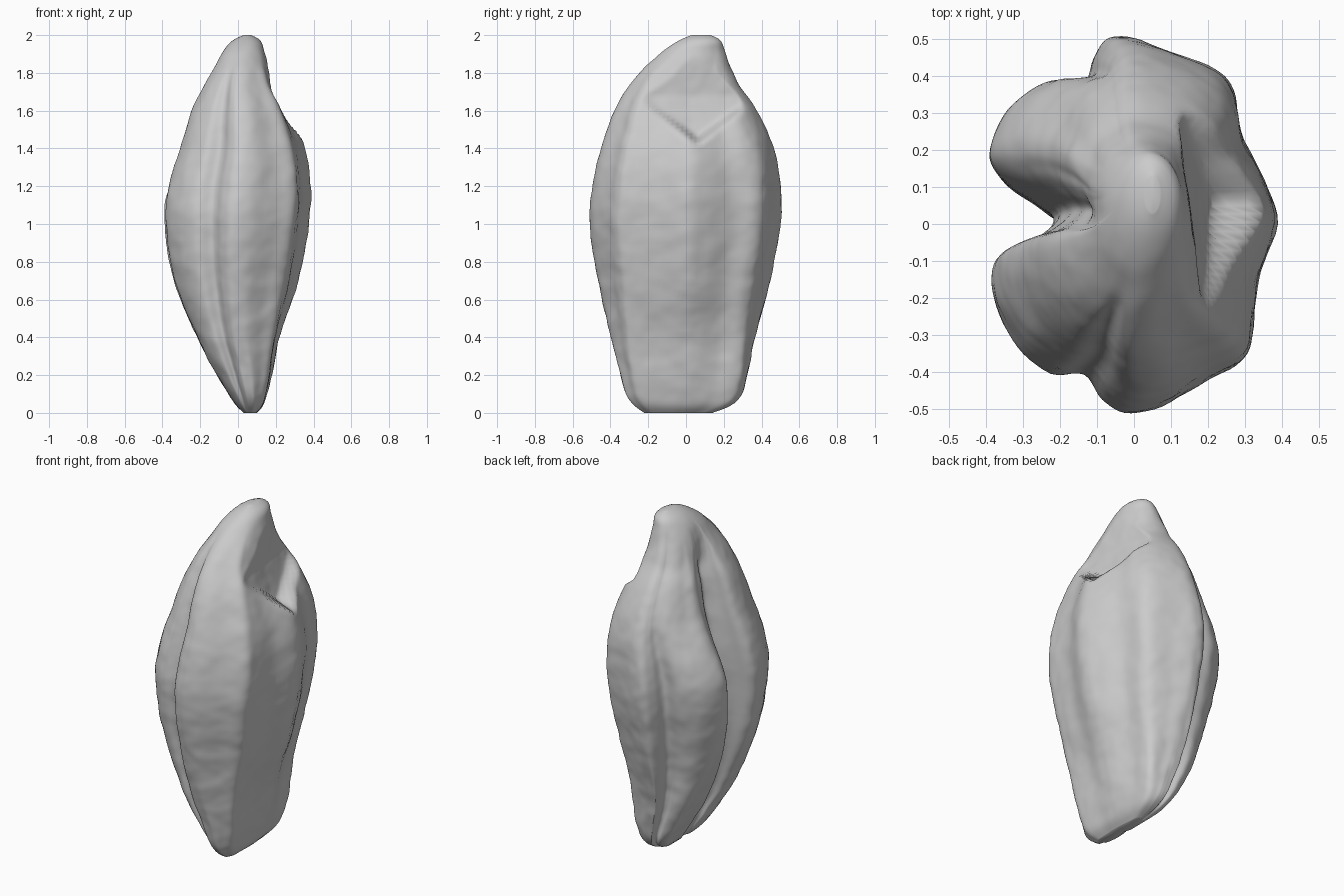
import bpy
import bmesh
from mathutils import Vector, noise

if "Cube" in bpy.data.objects:
    bpy.data.objects.remove(bpy.data.objects["Cube"])

# Lobed cross-section at the widest height, counter-clockwise from the +x side
SECTION = [
    (.39, 0), (.355, .12), (.29, .25), (.27, .36), (.22, .42), (.1, .465),
    (0, .505), (-.07, .5), (-.105, .45), (-.13, .39), (-.22, .385), (-.31, .34),
    (-.37, .26), (-.39, .18), (-.35, .12), (-.26, .06), (-.21, .01), (-.27, -.05),
    (-.35, -.08), (-.38, -.13), (-.37, -.22), (-.31, -.33), (-.22, -.4),
    (-.13, -.4), (-.08, -.47), (-.02, -.505), (.08, -.49), (.2, -.42),
    (.3, -.365), (.325, -.28), (.34, -.15)]

# Silhouette of the grain: height, x limits, y limits
PROFILE = [
    (0, .03, .1, -.22, .14), (.04, -.01, .135, -.275, .24), (.1, -.05, .155, -.315, .295),
    (.2, -.11, .18, -.345, .325), (.4, -.215, .22, -.4, .365), (.7, -.34, .32, -.465, .445),
    (1, -.39, .375, -.51, .5), (1.2, -.375, .385, -.495, .5), (1.4, -.315, .355, -.45, .465),
    (1.6, -.25, .275, -.38, .375), (1.75, -.175, .195, -.29, .275),
    (1.9, -.09, .145, -.14, .21), (1.97, -.03, .12, -.04, .185), (2, .03, .07, .03, .13)]


def smooth(value, low, high):
    t = min(max((value - low) / (high - low), 0), 1)
    return t * t * (3 - 2 * t)


def spline(points, steps, closed):
    """Catmull-Rom resampling of a list of tuples."""
    count = len(points)
    pick = (lambda i: points[i % count]) if closed else (
        lambda i: points[min(max(i, 0), count - 1)])
    result = []
    for i in range(count if closed else count - 1):
        for s in range(steps):
            t = s / steps
            result.append(tuple(
                b + t * (c - a) / 2 + t * t * (a - 2.5 * b + 2 * c - d / 2)
                + t * t * t * (1.5 * (b - c) + (d - a) / 2)
                for a, b, c, d in zip(pick(i - 1), pick(i), pick(i + 1), pick(i + 2))))
    return result if closed else result + [points[-1]]


def profile_at(z):
    """Silhouette limits at a height."""
    for low, high in zip(DENSE, DENSE[1:]):
        if z <= high[0]:
            t = (z - low[0]) / max(high[0] - low[0], 1e-6)
            return [a + (b - a) * t for a, b in zip(low, high)]
    return DENSE[-1]


def surface_point(unit, limits):
    z, left, right, front, back = limits
    # Lobes melt into a plain oval toward the tip, earlier on the back
    oval = smooth(z, 1.65, 1.95) + .25 * (1 - smooth(z, 0, .2))
    oval = max(oval, .8 * smooth(unit.y, .4, .65) * smooth(z, 1.1, 1.55))
    u, v = unit.lerp(unit.normalized(), oval)
    # The base is boxier, most of all at the back of the creased side
    if u > 0:
        fullness = .22
    else:
        fullness = .5 if v > 0 else .08
    grow = 1 + fullness * abs(u * v) * (1 - smooth(z, .15, .75))
    u, v = (min(max(c * grow, -1), 1) for c in (u, v))
    # The back lobe beside the crease recedes higher up
    if u < 0:
        u *= 1 - .25 * smooth(v, .05, .3) * smooth(z, 1.05, 1.6) * (1 - smooth(z, 1.7, 1.95))
    x = (left + right) / 2 + u * (right - left) / 2
    y = (front + back) / 2 + v * (back - front) / 2
    # The long crease leans toward the back as it rises
    lean = .06 * (z - 1) * smooth(z, 0, .3) * (1 - smooth(z, 1.65, 1.92))
    y += lean * smooth(-u, .1, .6) * (1 - v * v)
    # Hollow where the germ sat: a steep wall above a V-shaped lower rim
    rim = 1.41 + .75 * abs(y - .06)
    wall = .15 - .13 * (y - .05) + .3 * max(0, 1.68 - z)
    mask = smooth(z, rim, rim + .06) * (1 - smooth(z, 1.8, 1.93))
    x -= max(0, x - wall) * mask * (1 - smooth(abs(y - .05), .22, .32))
    # Slightly wrinkled husk
    point = Vector((x, y, z))
    wrinkle = noise.noise(Vector((x * 9, y * 9, z * 9)))
    wrinkle += .5 * noise.noise(point * 20)
    out = Vector((u, v, 0)).normalized()
    return point + out * wrinkle * .005 * smooth(z, 0, .1) * (1 - smooth(z, 1.9, 2))


DENSE = spline(PROFILE, 6, False)
outline = [Vector((x / .39, y / .507)) for x, y in spline(SECTION, 5, True)]

# Extra rings are packed into the rounded tips
heights = [.002 * k * k for k in range(6)]
heights += [.05 + .0185 * k for k in range(1, 103)]
heights += [2 - .002 * k * k for k in range(5, -1, -1)]

# Loft the rings into a closed body
bm = bmesh.new()
rings = [[bm.verts.new(surface_point(unit, profile_at(z))) for unit in outline]
         for z in sorted(heights)]
for low, high in zip(rings, rings[1:]):
    for i in range(len(outline)):
        bm.faces.new((low[i - 1], low[i], high[i], high[i - 1]))
for ring in (rings[0], rings[-1]):
    cap = bm.faces.new(ring)
    bmesh.ops.poke(bm, faces=[cap])
bmesh.ops.recalc_face_normals(bm, faces=bm.faces)
mesh = bpy.data.meshes.new("grain")
bm.to_mesh(mesh)
bm.free()

grain = bpy.data.objects.new("grain", mesh)
bpy.context.collection.objects.link(grain)

# Single plain grey finish
grey = bpy.data.materials.new("plain grey")
grey.use_nodes = True
grey.diffuse_color = (.6, .6, .6, 1)
grey.node_tree.nodes["Principled BSDF"].inputs["Base Color"].default_value = (.6, .6, .6, 1)
mesh.materials.append(grey)

bpy.context.view_layer.objects.active = grain
grain.select_set(True)
bpy.ops.object.shade_smooth_by_angle(angle=1)
